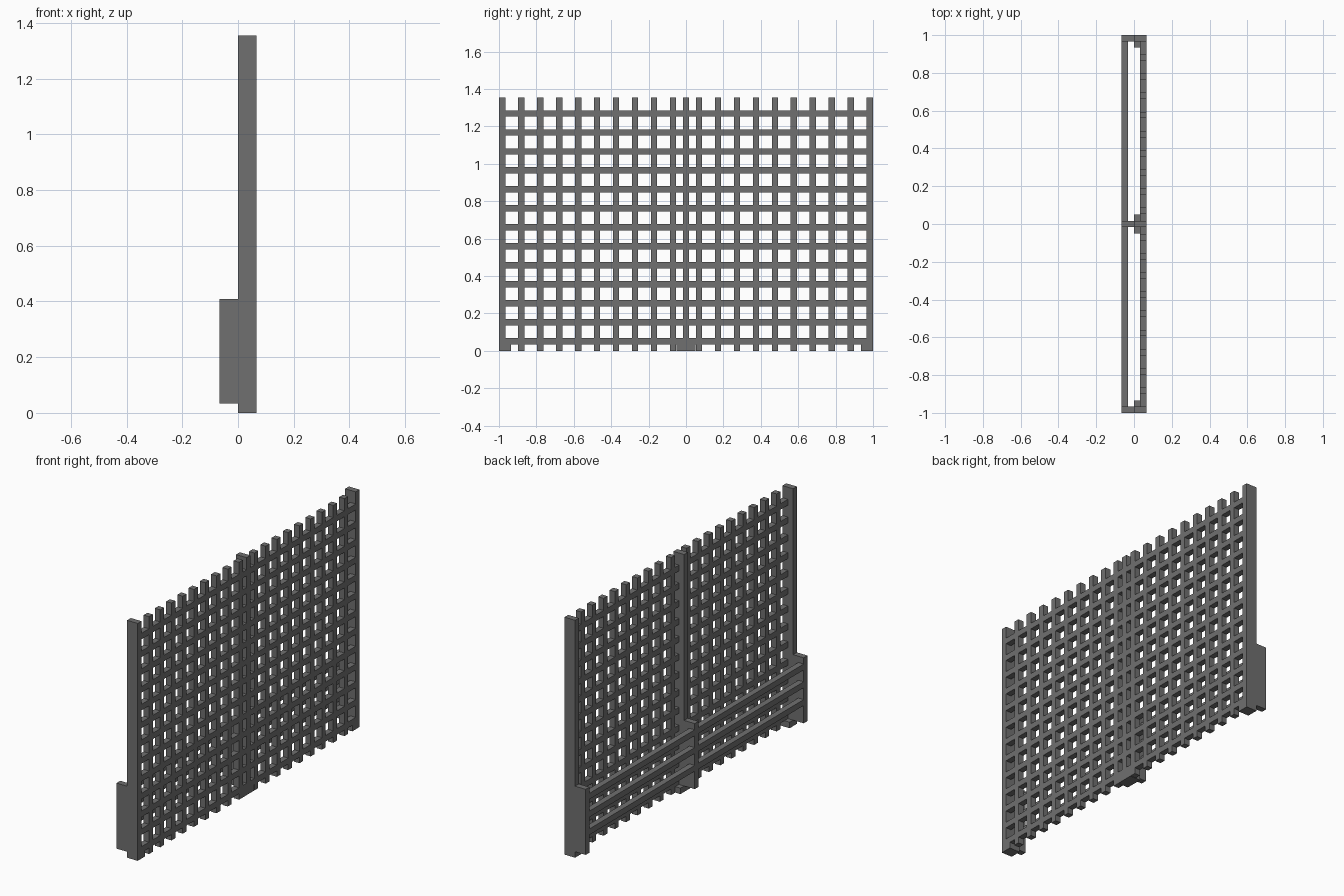
import bpy

cube = bpy.data.objects.get("Cube")
if cube:
    bpy.data.objects.remove(cube, do_unlink=True)

# One dark grey painted finish
grey = bpy.data.materials.new("dark_grey")
grey.use_nodes = True
colour = (0.16, 0.16, 0.16, 1)
grey.diffuse_color = colour
grey.node_tree.nodes["Principled BSDF"].inputs["Base Color"].default_value = colour

BAR = 0.034      # thickness of every bar
PITCH = 0.1015   # lattice spacing
DEPTH = 0.067    # depth of the posts
HEIGHT = 1.355


def box(name, x, y, z):
    """Box from (low, high) ranges along each axis."""
    bpy.ops.mesh.primitive_cube_add(size=1, location=[sum(r) / 2 for r in (x, y, z)])
    ob = bpy.context.object
    ob.name = name
    ob.scale = [r[1] - r[0] for r in (x, y, z)]
    bpy.ops.object.transform_apply(location=False, rotation=False, scale=True)
    ob.data.materials.append(grey)
    return ob


lattice_x = (DEPTH - BAR, DEPTH)
slat_x = (-DEPTH, BAR - DEPTH)

# Lattice uprights, two mirrored panels
for side, label in ((-1, "right"), (1, "left")):
    for i in range(9):
        c = side * (1 - BAR / 2 - PITCH * (i + 1))
        box(f"{label}_upright_{i + 1}", lattice_x, (c - BAR / 2, c + BAR / 2), (0, HEIGHT))

# Horizontal lattice rails
for i in range(13):
    z = BAR + PITCH * i
    box(f"lattice_rail_{i + 1}", lattice_x, (-1, 1), (z, z + BAR))

# Posts, each with a spreading foot and a bracket plate at the rear
h = BAR / 2
for name, c, foot in (("right", h - 1, (-1, -0.935)),
                      ("middle", 0, (-0.05, 0.05)),
                      ("left", 1 - h, (0.935, 1))):
    y = (c - h, c + h)
    box(f"{name}_post", (0, DEPTH), y, (0, HEIGHT))
    box(f"{name}_foot", (0, DEPTH), foot, (0, BAR))
    box(f"{name}_bracket", (-DEPTH, 0), y, (BAR, 0.408))

# Rear guard slats, level with the lattice rails
for i in range(1, 4):
    z = BAR + PITCH * i
    box(f"rear_slat_{i}", slat_x, (-1, 1), (z, z + BAR))
